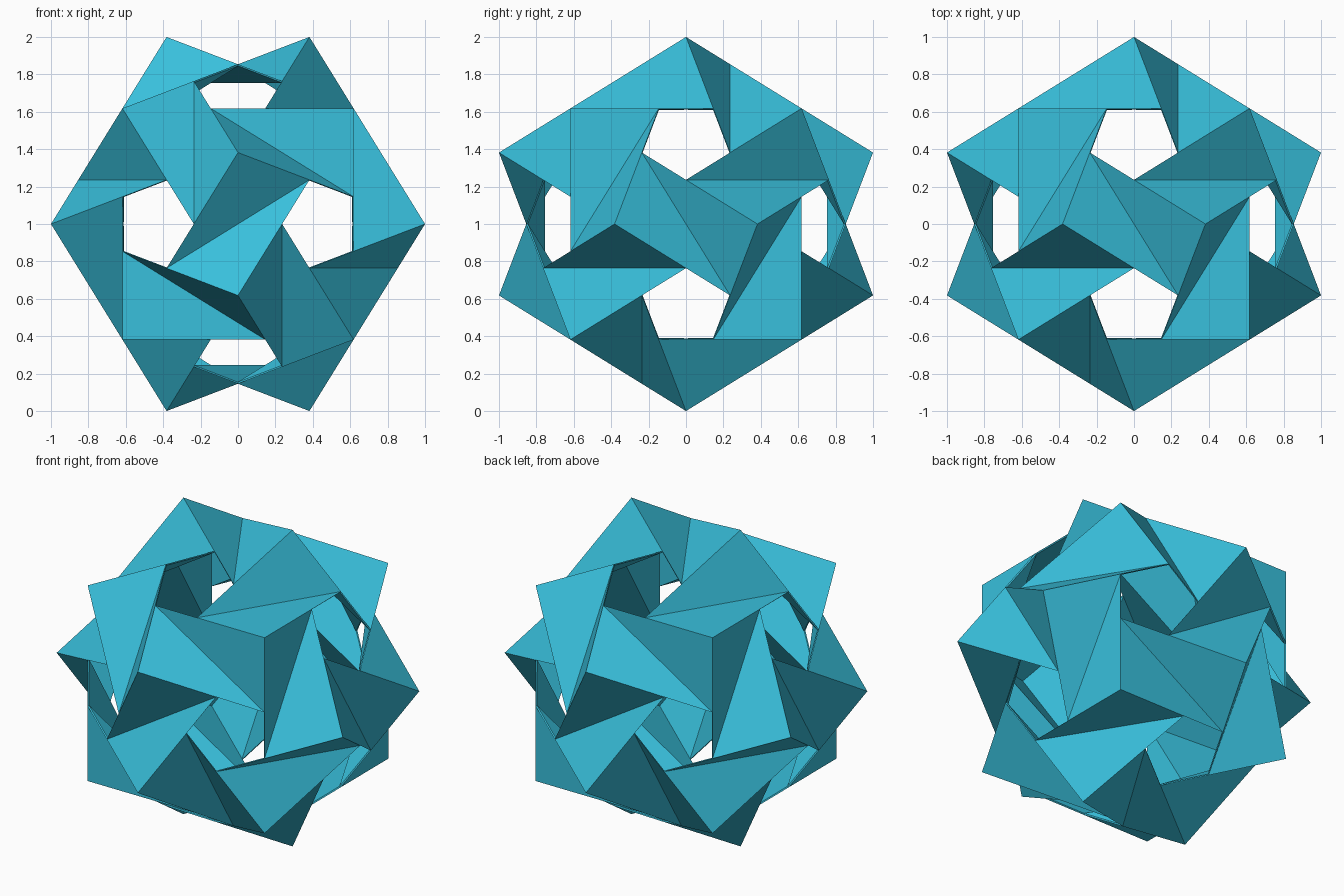
import bpy, bmesh, math
from mathutils import Vector, Matrix

if "Cube" in bpy.data.objects:
    bpy.data.objects.remove(bpy.data.objects["Cube"])

G = (math.sqrt(5) - 1) / 2      # golden ratio fractions
A = G * G

# One facet of a cube corner: tip plus a long and a short point on its ridges
tip = Vector((1, A, 0))
ridge_long = Vector((-A, -1, G))
ridge_short = Vector((-G, -A, -1))
facet = [tip, tip + G * ridge_long, tip + A * ridge_short]

# The 60 icosahedral rotations: half turns x axis cycling x fifth turns
half_turns = [(1, 1, 1), (1, -1, -1), (-1, 1, -1), (-1, -1, 1)]
five_axis = Vector((1 + G, 0, 1))

bm = bmesh.new()
for k in range(5):
    turn = Matrix.Rotation(k * math.tau / 5, 3, five_axis)
    for c in range(3):
        for s in half_turns:
            verts = []
            for p in facet:
                q = Vector(s[i] * p[(i + c) % 3] for i in range(3))
                verts.append(bm.verts.new(turn @ q + Vector((0, 0, 1))))
            bm.faces.new(verts)
bmesh.ops.remove_doubles(bm, verts=bm.verts, dist=1e-4)

mesh = bpy.data.meshes.new("folded_shell")
bm.to_mesh(mesh)
bm.free()
shell = bpy.data.objects.new("folded_shell", mesh)
bpy.context.collection.objects.link(shell)

# Thin sheet thickness, growing inward
mod = shell.modifiers.new("thickness", 'SOLIDIFY')
mod.thickness = 0.01
mod.offset = -1

mat = bpy.data.materials.new("teal")
mat.diffuse_color = (0.04, 0.53, 0.72, 1)
mat.use_nodes = True
mat.node_tree.nodes["Principled BSDF"].inputs["Base Color"].default_value = mat.diffuse_color
mesh.materials.append(mat)
